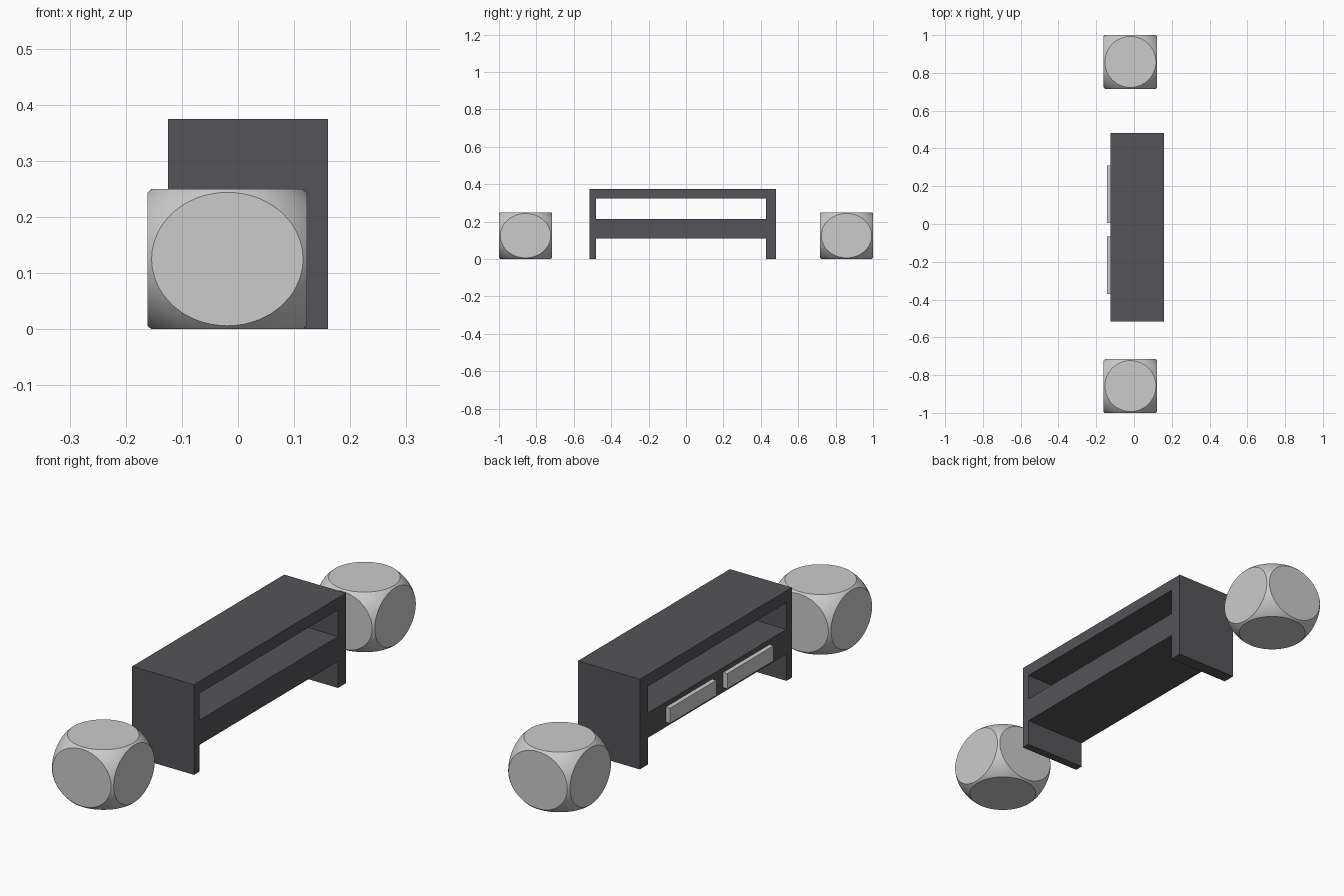
import bpy, bmesh
from math import radians, sqrt
from mathutils import Matrix, Vector

if "Cube" in bpy.data.objects:
    bpy.data.objects.remove(bpy.data.objects["Cube"])

dark = bpy.data.materials.new("dark_grey")
dark.diffuse_color = (0.09, 0.09, 0.1, 1)
dark.use_nodes = True
dark.node_tree.nodes["Principled BSDF"].inputs["Base Color"].default_value = dark.diffuse_color


def mesh_object(name, bm):
    bmesh.ops.recalc_face_normals(bm, faces=bm.faces)
    mesh = bpy.data.meshes.new(name)
    bm.to_mesh(mesh)
    bm.free()
    ob = bpy.data.objects.new(name, mesh)
    bpy.context.collection.objects.link(ob)
    return ob


def box(name, lo, hi):
    lo, hi = Vector(lo), Vector(hi)
    bm = bmesh.new()
    bmesh.ops.create_cube(bm, size=1, matrix=Matrix.Translation((lo + hi) / 2)
                          @ Matrix.Diagonal((*(hi - lo), 1)))
    return mesh_object(name, bm)


def pouf(name, center, half):
    # sphere trimmed flat by the six sides of a cube
    bm = bmesh.new()
    bmesh.ops.create_uvsphere(bm, u_segments=64, v_segments=32,
                              radius=sqrt(1 + 0.953 ** 2))
    for axis in range(3):
        for sign in (-1, 1):
            n = Vector((0, 0, 0))
            n[axis] = sign
            geom = bm.verts[:] + bm.edges[:] + bm.faces[:]
            cut = bmesh.ops.bisect_plane(bm, geom=geom, plane_co=n, plane_no=n,
                                         clear_outer=True)["geom_cut"]
            rim = [e for e in cut if isinstance(e, bmesh.types.BMEdge)]
            bmesh.ops.holes_fill(bm, edges=rim, sides=0)
    bmesh.ops.transform(bm, verts=bm.verts, matrix=Matrix.Translation(center)
                        @ Matrix.Diagonal((*half, 1)))
    ob = mesh_object(name, bm)
    ob.data.shade_smooth()
    ob.data.set_sharp_from_angle(angle=radians(30))
    return ob


def bench_frame(name, loops, x0, x1):
    # y-z outline with an opening, extruded along x
    cu = bpy.data.curves.new(name + "_profile", "CURVE")
    cu.dimensions = "2D"
    cu.fill_mode = "BOTH"
    cu.extrude = (x1 - x0) / 2
    for pts in loops:
        sp = cu.splines.new("POLY")
        sp.points.add(len(pts) - 1)
        for p, (y, z) in zip(sp.points, pts):
            p.co = (y, z, 0, 1)
        sp.use_cyclic_u = True
    tmp = bpy.data.objects.new(name + "_profile", cu)
    bpy.context.collection.objects.link(tmp)
    bm = bmesh.new()
    bm.from_mesh(tmp.to_mesh())
    tmp.to_mesh_clear()
    bpy.data.objects.remove(tmp)
    bmesh.ops.remove_doubles(bm, verts=bm.verts, dist=1e-5)
    bmesh.ops.transform(bm, verts=bm.verts,
                        matrix=Matrix.Translation(((x0 + x1) / 2, 0, 0))
                        @ Matrix.Rotation(radians(90), 4, "Z")
                        @ Matrix.Rotation(radians(90), 4, "X"))
    ob = mesh_object(name, bm)
    for p in ob.data.polygons:
        p.use_smooth = False
    return ob


# long low cabinet with side panels and a through shelf
ya, yb = -0.517, 0.482      # outer ends
ia, ib = -0.482, 0.429      # inner sides of the end panels
outline = [(ya, 0), (ia, 0), (ia, 0.111), (ib, 0.111), (ib, 0),
           (yb, 0), (yb, 0.375), (ya, 0.375)]
opening = [(ia, 0.214), (ia, 0.325), (ib, 0.325), (ib, 0.214)]
frame = bench_frame("cabinet_frame", [outline, opening], -0.125, 0.16)
frame.data.materials.append(dark)

# two drawer fronts on the -x side
for i, y in enumerate((-0.37, 0.006)):
    box(f"drawer_front_{i + 1}", (-0.144, y, 0.131), (-0.125, y + 0.304, 0.194))

# poufs at both ends
for side, s in (("front", -1), ("back", 1)):
    pouf(f"{side}_pouf", (-0.019, s * 0.858, 0.125), (0.142, 0.142, 0.125))
